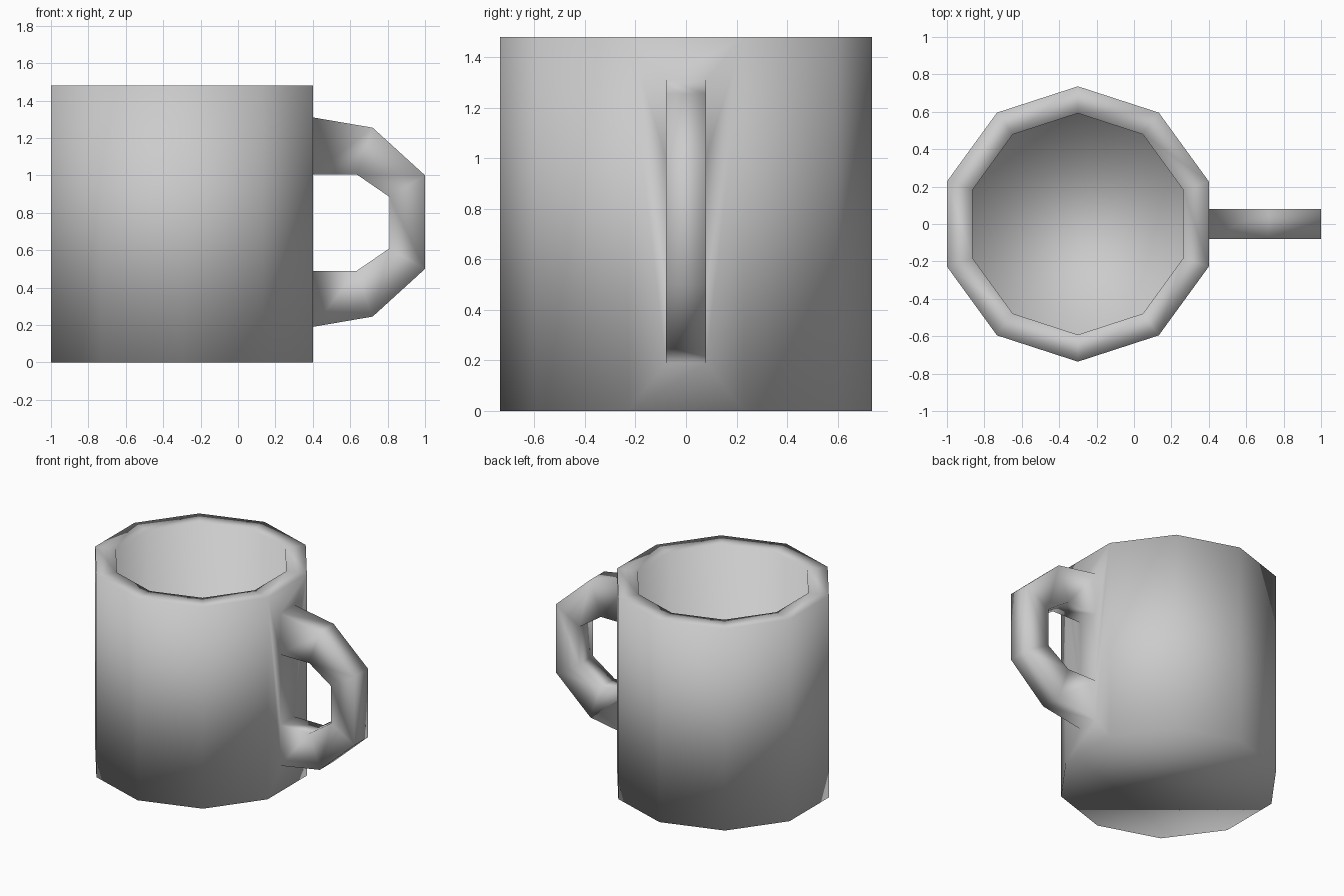
import bpy, bmesh, math

if "Cube" in bpy.data.objects:
    bpy.data.objects.remove(bpy.data.objects["Cube"])

CX, R_OUT, R_IN, H, FLOOR = -0.3, 0.736, 0.592, 1.48, 0.14
SIDES, HALF_W, FACE_X = 10, 0.08, 0.4

bm = bmesh.new()


def ring(radius, z):
    # first two points flank the flat side facing +x
    pts = []
    for i in range(SIDES):
        a = math.radians(-18 + 36 * i)
        pts.append(bm.verts.new((CX + radius * math.cos(a), radius * math.sin(a), z)))
    return pts


def band(a, b, skip=()):
    for i in range(SIDES):
        if i not in skip:
            j = (i + 1) % SIDES
            bm.faces.new((a[i], a[j], b[j], b[i]))


# cup: outer wall, rim, inner wall, inner floor and underside
base, top = ring(R_OUT, 0), ring(R_OUT, H)
lip, floor = ring(R_IN, H), ring(R_IN, FLOOR)
band(base, top, skip=(0,))
band(top, lip)
band(lip, floor)
bm.faces.new(floor)
bm.faces.new(base[::-1])

# handle: outer and inner outlines in the xz plane, from top to bottom
outer = [(FACE_X, 1.31), (0.72, 1.255), (1.0, 1.0), (1.0, 0.5), (0.72, 0.245), (FACE_X, 0.19)]
inner = [(FACE_X, 1.005), (0.635, 1.005), (0.81, 0.885), (0.81, 0.61), (0.635, 0.49), (FACE_X, 0.49)]


def outline(points, y):
    return [bm.verts.new((x, y, z)) for x, z in points]


of, ob = outline(outer, -HALF_W), outline(outer, HALF_W)
nf, nb = outline(inner, -HALF_W), outline(inner, HALF_W)
for i in range(len(outer) - 1):
    for a, b in ((of, ob), (ob, nb), (nb, nf), (nf, of)):
        bm.faces.new((a[i], b[i], b[i + 1], a[i + 1]))

# flat side of the cup welded around the two handle roots
bm.faces.new((base[0], base[1], ob[-1], of[-1]))
bm.faces.new((nf[-1], nb[-1], nb[0], nf[0]))
bm.faces.new((of[0], ob[0], top[1], top[0]))
bm.faces.new((base[0], of[-1], nf[-1], nf[0], of[0], top[0]))
bm.faces.new((base[1], top[1], ob[0], nb[0], nb[-1], ob[-1]))

bmesh.ops.recalc_face_normals(bm, faces=bm.faces)
for f in bm.faces:
    f.smooth = True

mesh = bpy.data.meshes.new("mug")
bm.to_mesh(mesh)
bm.free()
bpy.context.collection.objects.link(bpy.data.objects.new("mug", mesh))
